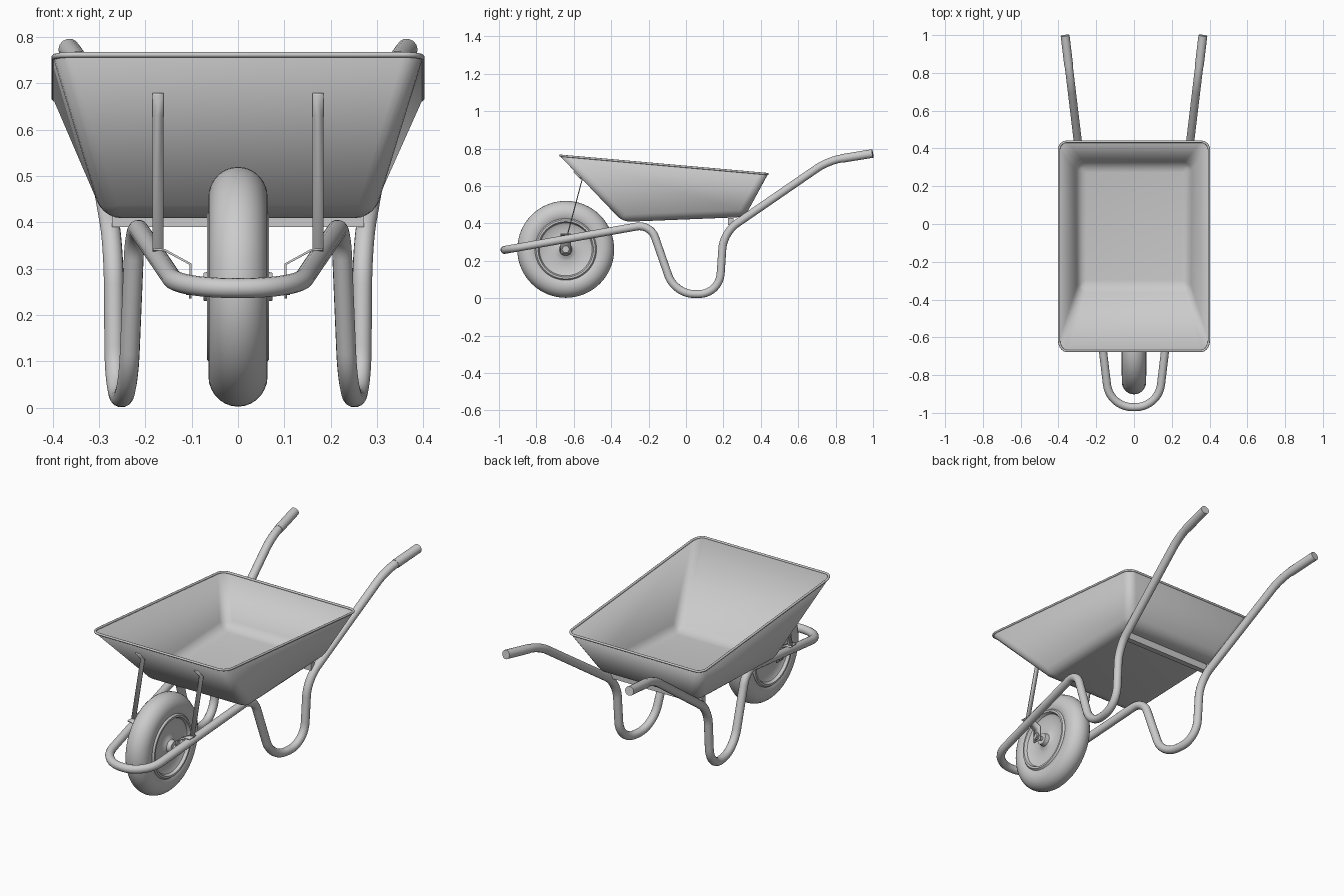
import bpy, bmesh, math
from mathutils import Vector, Matrix

if "Cube" in bpy.data.objects:
    bpy.data.objects.remove(bpy.data.objects["Cube"])

WHEEL = Vector((0, -0.643, 0.261))


def link(name, bm):
    me = bpy.data.meshes.new(name)
    bmesh.ops.recalc_face_normals(bm, faces=bm.faces[:])
    bm.to_mesh(me)
    bm.free()
    ob = bpy.data.objects.new(name, me)
    bpy.context.collection.objects.link(ob)
    return ob


def tube(name, pts, radius, cyclic=False, res=5):
    cu = bpy.data.curves.new(name, 'CURVE')
    cu.dimensions = '3D'
    cu.bevel_depth = radius
    cu.bevel_resolution = res
    cu.use_fill_caps = True
    sp = cu.splines.new('POLY')
    sp.points.add(len(pts) - 1)
    for p, co in zip(sp.points, pts):
        p.co = (*co, 1)
    sp.use_cyclic_u = cyclic
    sp.use_smooth = True
    ob = bpy.data.objects.new(name, cu)
    bpy.context.collection.objects.link(ob)
    return ob


def rounded(corners, n=10):
    """Polyline with each corner (point, cut length) replaced by an arc."""
    out = [corners[0][0]]
    for i in range(1, len(corners) - 1):
        c, d = corners[i]
        a = c + (corners[i - 1][0] - c).normalized() * d
        b = c + (corners[i + 1][0] - c).normalized() * d
        ca, cb = a.lerp(c, 0.57), b.lerp(c, 0.57)
        for k in range(n + 1):
            t = k / n
            s = 1 - t
            out.append(a * s**3 + ca * 3 * s * s * t + cb * 3 * s * t * t + b * t**3)
    out.append(corners[-1][0])
    return out


def mirror_x(ob):
    ob.modifiers.new("mirror", 'MIRROR').use_axis = (True, False, False)


def strip(name, pts, half_width, thickness):
    """Flat bent bar, mirrored to the other side."""
    bm = bmesh.new()
    w = Vector(half_width)
    rows = [(bm.verts.new(Vector(p) - w), bm.verts.new(Vector(p) + w)) for p in pts]
    for (a, b), (c, d) in zip(rows, rows[1:]):
        bm.faces.new((a, b, d, c))
    ob = link(name, bm)
    so = ob.modifiers.new("thickness", 'SOLIDIFY')
    so.thickness = thickness
    so.offset = 0
    mirror_x(ob)
    return ob


def lathe(name, profile, closed, steps=64):
    """Spin (radius, x) profile around the wheel axle."""
    bm = bmesh.new()
    vs = [bm.verts.new((x, 0, r)) for r, x in profile]
    es = [bm.edges.new(p) for p in zip(vs, vs[1:])]
    if closed:
        es.append(bm.edges.new((vs[-1], vs[0])))
    bmesh.ops.spin(bm, geom=vs + es, cent=(0, 0, 0), axis=(1, 0, 0),
                   angle=math.tau, steps=steps)
    bmesh.ops.remove_doubles(bm, verts=bm.verts[:], dist=1e-5)
    ob = link(name, bm)
    ob.location = WHEEL
    return ob


def cylinder_x(name, x0, x1, radius, sides):
    bm = bmesh.new()
    bmesh.ops.create_cone(bm, cap_ends=True, segments=sides, radius1=radius,
                          radius2=radius, depth=x1 - x0)
    bm.transform(Matrix.Translation(WHEEL + Vector(((x0 + x1) / 2, 0, 0)))
                 @ Matrix.Rotation(math.pi / 2, 4, 'Y'))
    return link(name, bm)


# Tubular frame: handles, legs and front loop in one bent pipe
side = [(0.995, 0.773, 0), (0.76, 0.735, 0.07), (0.20, 0.350, 0.085),
        (0.178, 0.022, 0.11), (-0.06, 0.022, 0.105), (-0.19, 0.396, 0.075),
        (-0.97, 0.258, 0.122)]
right = [(Vector((0.245 + 0.12 * y, y, z)), d) for y, z, d in side]
left = [(Vector((-p.x, p.y, p.z)), d) for p, d in reversed(right)]
tube("tube_frame", rounded(right + left), 0.0215)

# Handle grips
end, bend = right[0][0], right[1][0]
axis = (end - bend).normalized()
for s, label in ((1, "right"), (-1, "left")):
    pts = [end + axis * 0.003, end - axis * 0.165]
    tube("grip_" + label, [Vector((s * p.x, p.y, p.z)) for p in pts], 0.0235)

# Tray pan
bm = bmesh.new()
top = [bm.verts.new(c) for c in ((-.397, -.672, .762), (.397, -.672, .762),
                                 (.397, .436, .664), (-.397, .436, .664))]
low = [bm.verts.new(c) for c in ((-.292, -.337, .410), (.292, -.337, .410),
                                 (.292, .312, .436), (-.292, .312, .436))]
bm.faces.new(low)
for i in range(4):
    j = (i + 1) % 4
    bm.faces.new((top[i], top[j], low[j], low[i]))
bmesh.ops.bevel(bm, geom=[e for e in bm.edges if not e.is_boundary], offset=0.04,
                segments=5, profile=0.5, affect='EDGES')
rim = [v.co.copy() for v in bm.verts if v.is_boundary]
rim.sort(key=lambda c: math.atan2(c.y + 0.12, c.x))
tray = link("tray", bm)
so = tray.modifiers.new("thickness", 'SOLIDIFY')
so.thickness = 0.005
so.offset = 0

# Rolled tray rim
tube("tray_rim", rim, 0.006, cyclic=True, res=3)

# Cross bar under the back of the tray
bm = bmesh.new()
bmesh.ops.create_cube(bm, size=1)
bm.transform(Matrix.Translation((0, 0.24, 0.409)) @ Matrix.Diagonal((0.545, 0.03, 0.038, 1)))
link("cross_bar", bm)

# Front tray struts
strip("tray_strut", [(.173, -.600, .677), (.173, -.556, .632), (.173, -.634, .338)],
      (.012, 0, 0), .006)

# Axle brackets reaching in from the frame tubes
strip("axle_bracket", [(.184, -.643, .342), (.158, -.643, .340), (.103, -.643, .310),
                       (.103, -.643, .236)], (0, .027, 0), .005)

# Tyre
tyre = [(0.193 + 0.066 * math.cos(a), 0.064 * math.sin(a))
        for a in (math.tau * k / 28 for k in range(28))]
lathe("tyre", tyre, True)

# Wheel disc with raised rim and hub
half = [(.165, .058), (.158, .067), (.148, .067), (.141, .052), (.125, .044),
        (.060, .040), (.045, .046), (.034, .052), (.030, .075), (0, .075)]
disc = [(r, -x) for r, x in reversed(half)] + half
lathe("wheel_disc", disc, False)

# Axle and nuts
cylinder_x("axle", -0.116, 0.116, 0.011, 24)
mirror_x(cylinder_x("axle_nut", 0.100, 0.112, 0.020, 6))

# Smooth shading with sharp edges kept
for ob in bpy.context.collection.objects:
    if ob.type == 'MESH':
        ob.select_set(True)
        bpy.context.view_layer.objects.active = ob
bpy.ops.object.shade_smooth_by_angle(angle=math.radians(35))
